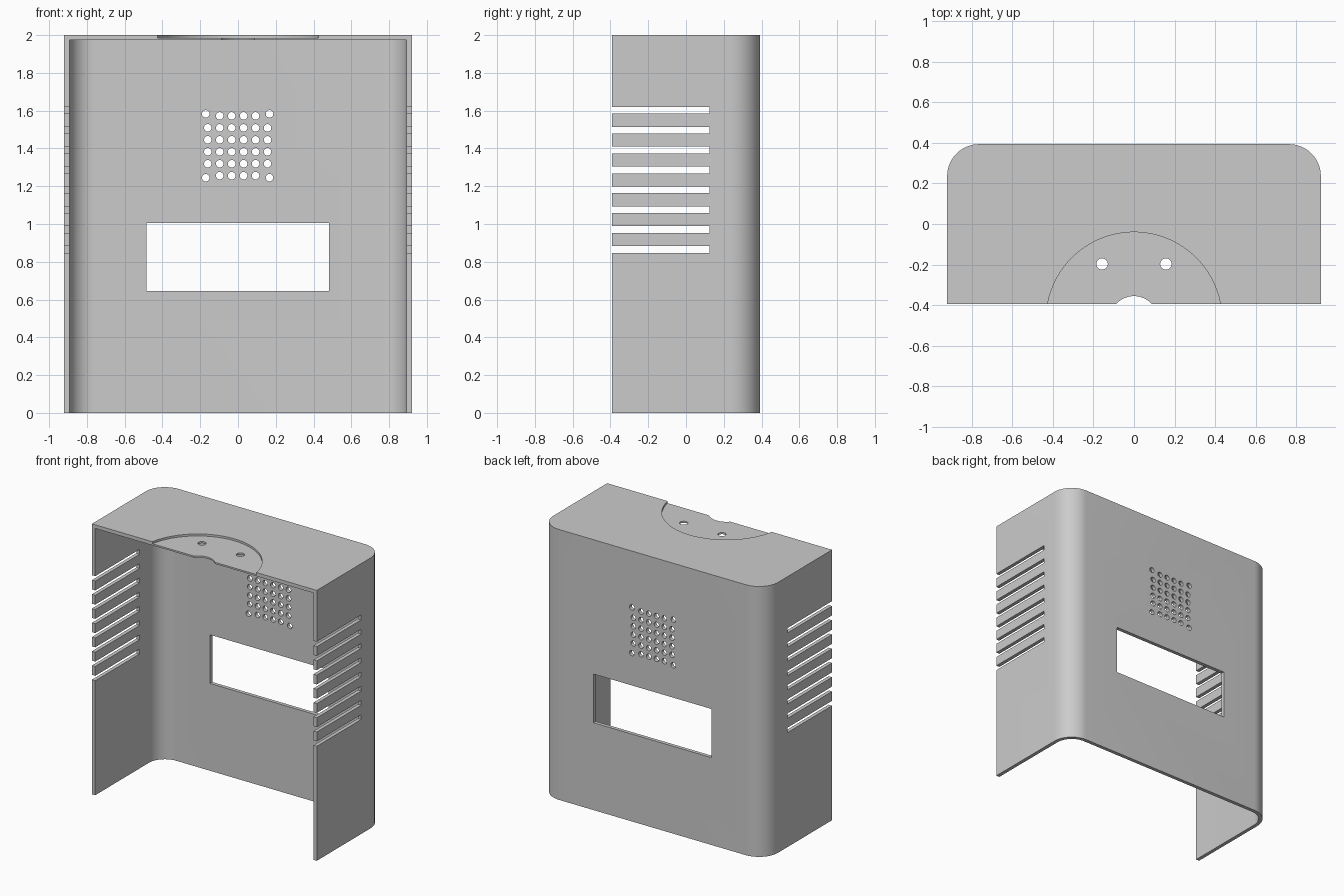
import bpy, bmesh, math
from mathutils import Matrix, Vector

cube = bpy.data.objects.get("Cube")
if cube:
    bpy.data.objects.remove(cube)

# Overall dimensions
W, D, H = 0.92, 0.393, 2.0      # half width, half depth, height
WALL = 0.027
RADIUS = 0.157

grey = bpy.data.materials.new("matte grey")
grey.use_nodes = True
grey.diffuse_color = (0.6, 0.6, 0.6, 1)
grey.node_tree.nodes["Principled BSDF"].inputs["Base Color"].default_value = (0.6, 0.6, 0.6, 1)


def make_object(name, bm):
    bmesh.ops.recalc_face_normals(bm, faces=bm.faces)
    mesh = bpy.data.meshes.new(name)
    bm.to_mesh(mesh)
    bm.free()
    obj = bpy.data.objects.new(name, mesh)
    bpy.context.collection.objects.link(obj)
    mesh.materials.append(grey)
    return obj


def prism(name, half_width, front, back, radius, z0, z1, steps=16):
    """Upright block whose two back corners are rounded."""
    outline = [(-half_width, front), (half_width, front)]
    for side, start in ((1, 0), (-1, math.pi / 2)):
        for i in range(steps + 1):
            a = start + i * math.pi / 2 / steps
            outline.append((side * (half_width - radius) + radius * math.cos(a),
                            back - radius + radius * math.sin(a)))
    bm = bmesh.new()
    base = bm.faces.new([bm.verts.new((x, y, z0)) for x, y in outline])
    top = bmesh.ops.extrude_face_region(bm, geom=[base])["geom"]
    bmesh.ops.translate(bm, vec=(0, 0, z1 - z0),
                        verts=[v for v in top if isinstance(v, bmesh.types.BMVert)])
    return make_object(name, bm)


def add_box(bm, low, high):
    low, high = Vector(low), Vector(high)
    size = Matrix.Diagonal((*(high - low), 1))
    bmesh.ops.create_cube(bm, size=1, matrix=Matrix.Translation((low + high) / 2) @ size)


def add_rod(bm, centre, radius, length, along_y=False, sides=24):
    turn = Matrix.Rotation(math.pi / 2, 4, 'X') if along_y else Matrix()
    bmesh.ops.create_cone(bm, cap_ends=True, segments=sides, radius1=radius, radius2=radius,
                          depth=length, matrix=Matrix.Translation(centre) @ turn)


def cut(target, cutter):
    """Subtract the cutter from the target, then discard it."""
    cutter.hide_render = True
    mod = target.modifiers.new("cut", 'BOOLEAN')
    mod.operation, mod.solver, mod.object = 'DIFFERENCE', 'EXACT', cutter
    bpy.context.view_layer.objects.active = target
    bpy.ops.object.modifier_apply(modifier=mod.name)
    bpy.data.objects.remove(cutter)


# Shell, open at the front and underneath
shell = prism("enclosure_shell", W, -D, D, RADIUS, 0, H)
cut(shell, prism("cavity", W - WALL, -D - 0.2, D - WALL, RADIUS - WALL, -0.2, H - WALL))

# Display window in the back wall
bm = bmesh.new()
add_box(bm, (-0.485, 0.3, 0.646), (0.483, 0.5, 1.006))
cut(shell, make_object("window_cutter", bm))

# Vent slots through both side walls, open to the front
bm = bmesh.new()
for i in range(8):
    z = 0.865 + i * 0.1053
    for side in (-1, 1):
        x = side * W
        add_box(bm, (x - 0.1, -0.6, z - 0.018), (x + 0.1, 0.125, z + 0.018))
cut(shell, make_object("vent_cutter", bm))

# Speaker grille: six by six holes, corner holes pushed outwards
bm = bmesh.new()
for i in range(6):
    for j in range(6):
        x, z = (i - 2.5) * 0.0633, (j - 2.5) * 0.0633
        if i in (0, 5) and j in (0, 5):
            x, z = x * 1.067, z * 1.067
        add_rod(bm, (x - 0.002, D, z + 1.414), 0.02, 0.2, along_y=True)
cut(shell, make_object("grille_cutter", bm))

# Shallow round recess in the top
bm = bmesh.new()
add_rod(bm, (0, -0.473, H + 0.085), 0.433, 0.2, sides=96)
cut(shell, make_object("recess_cutter", bm))

# Cable notch and two screw holes inside the recess
bm = bmesh.new()
add_rod(bm, (0, -0.473, H), 0.118, 0.2, sides=48)
for x in (-0.157, 0.157):
    add_rod(bm, (x, -0.197, H), 0.028, 0.2)
cut(shell, make_object("notch_cutter", bm))

# Smooth the rounded corners and bores, keep the edges crisp
bpy.ops.object.select_all(action='DESELECT')
shell.select_set(True)
bpy.context.view_layer.objects.active = shell
bpy.ops.object.shade_smooth_by_angle(angle=math.radians(30))
